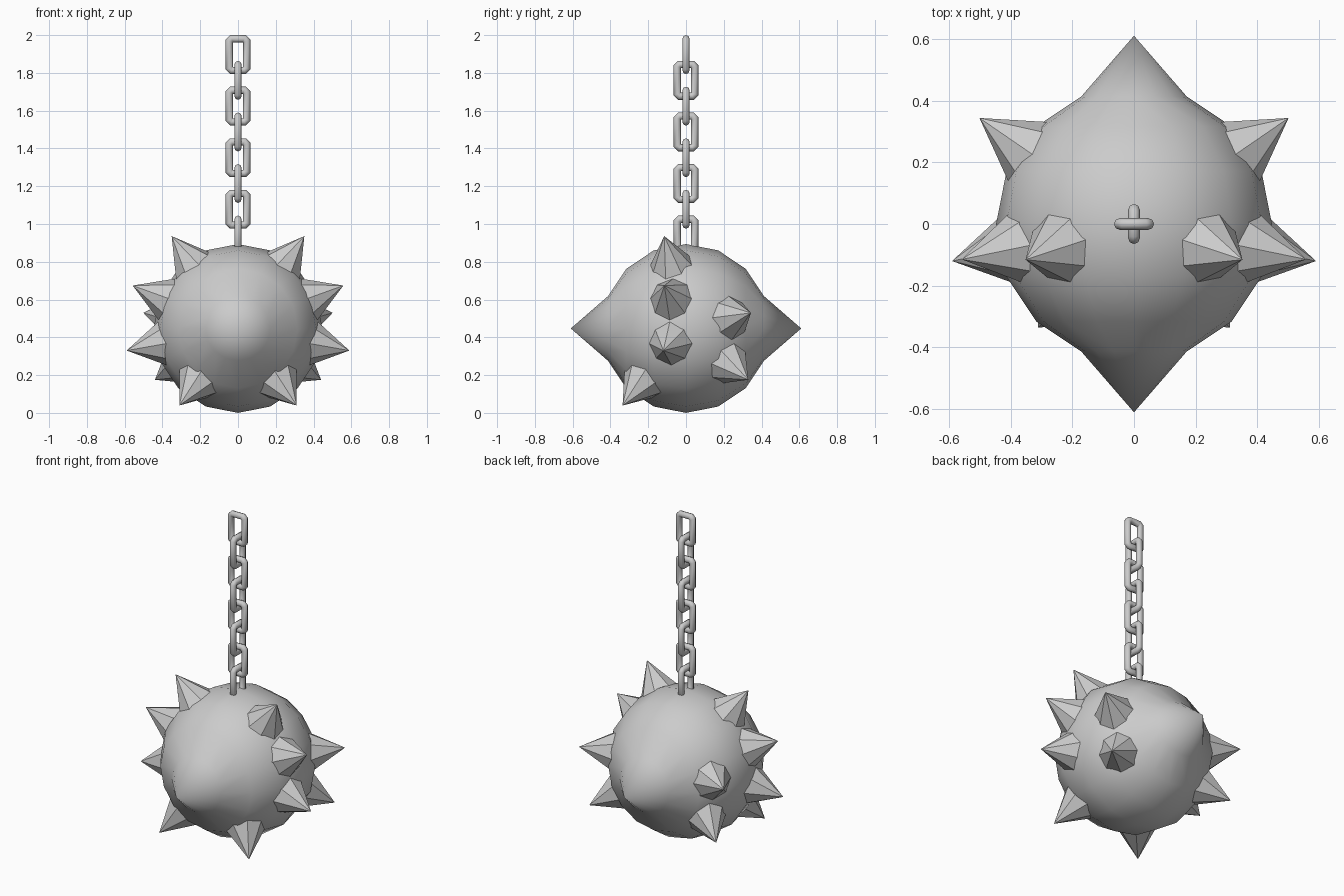
import bpy, bmesh, math
from mathutils import Vector, Matrix

if "Cube" in bpy.data.objects:
    bpy.data.objects.remove(bpy.data.objects["Cube"])

R, CZ = 0.447, 0.447
CENTER = Vector((0, 0, CZ))


def finish(bm, name, smooth=None):
    bmesh.ops.recalc_face_normals(bm, faces=bm.faces)
    mesh = bpy.data.meshes.new(name)
    bm.to_mesh(mesh)
    bm.free()
    ob = bpy.data.objects.new(name, mesh)
    bpy.context.collection.objects.link(ob)
    if smooth:
        bpy.ops.object.select_all(action='DESELECT')
        ob.select_set(True)
        bpy.context.view_layer.objects.active = ob
        bpy.ops.object.shade_smooth_by_angle(angle=math.radians(smooth))
    return ob


# Ball: sphere lying along y, its poles drawn out into the big spikes
bm = bmesh.new()
bmesh.ops.create_uvsphere(bm, u_segments=16, v_segments=8, radius=R)
for v in bm.verts:
    if abs(v.co.z) > R * 0.99:
        v.co.z = math.copysign(0.61, v.co.z)
bmesh.ops.transform(bm, verts=bm.verts,
                    matrix=Matrix.Translation(CENTER) @ Matrix.Rotation(math.pi / 2, 4, 'X'))
finish(bm, "ball", 35)

# Small spikes: radial eight-sided cones, mirrored left and right
TIP, BASE = 0.613, 0.40
tips = [(0.35, -0.115, 0.487), (0.56, -0.115, 0.228), (0.59, -0.12, -0.117),
        (0.31, -0.335, -0.407), (0.503, 0.345, 0.083), (0.44, 0.33, -0.272)]
for i, t in enumerate(tips):
    for side, label in ((1, "right"), (-1, "left")):
        d = Vector(t).normalized()
        bm = bmesh.new()
        mid = CENTER + d * (TIP + BASE) / 2
        mat = Matrix.Translation(mid) @ d.to_track_quat('Z', 'Y').to_matrix().to_4x4()
        bmesh.ops.create_cone(bm, cap_ends=True, segments=8, radius1=0.127,
                              radius2=0, depth=TIP - BASE, matrix=mat)
        bmesh.ops.remove_doubles(bm, verts=bm.verts, dist=1e-5)
        for v in bm.verts:
            v.co.x *= side
        finish(bm, f"spike_{label}_{i + 1}")


# Chain: rectangular links of round wire, alternately turned a quarter
def link(name, zc, turn):
    w, h, c, r, n = 0.046, 0.084, 0.012, 0.019, 8
    path = [(w, h - c), (w - c, h), (c - w, h), (-w, h - c),
            (-w, c - h), (c - w, -h), (w - c, -h), (w, c - h)]
    bm = bmesh.new()
    rings = []
    for x, z in path:
        a = math.atan2(math.copysign(1, z) * (1 if abs(z) == h else math.tan(math.pi / 8)),
                       math.copysign(1, x) * (math.tan(math.pi / 8) if abs(z) == h else 1))
        out = Vector((math.cos(a), 0, math.sin(a)))
        ring = []
        for k in range(n):
            b = 2 * math.pi * k / n
            p = Vector((x, 0, z)) + out * (r * 1.08 * math.cos(b)) + Vector((0, r * math.sin(b), 0))
            ring.append(bm.verts.new(p))
        rings.append(ring)
    for i, ring in enumerate(rings):
        nxt = rings[(i + 1) % len(rings)]
        for k in range(n):
            bm.faces.new((ring[k], ring[(k + 1) % n], nxt[(k + 1) % n], nxt[k]))
    bmesh.ops.transform(bm, verts=bm.verts, matrix=Matrix.Translation((0, 0, zc))
                        @ Matrix.Rotation(turn, 4, 'Z'))
    finish(bm, name, 50)


for k in range(8):
    link(f"chain_link_{k + 1}", 1.897 - 0.1365 * k, math.pi / 2 * (k % 2))
